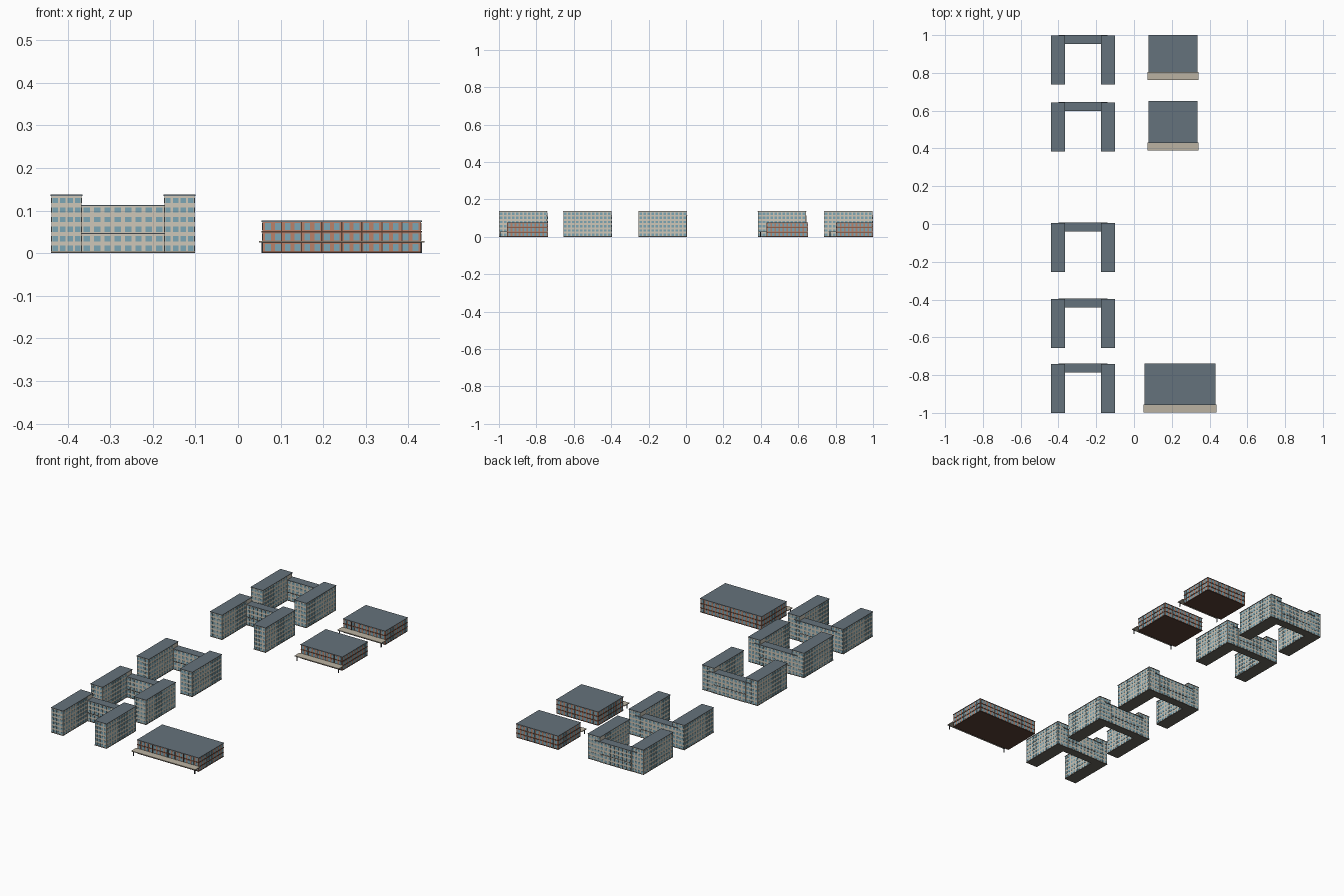
import bpy, bmesh
from mathutils import Matrix, Vector

if "Cube" in bpy.data.objects:
    bpy.data.objects.remove(bpy.data.objects["Cube"])

COLORS = {
    "beige": (0.62, 0.57, 0.48, 1), "glass": (0.20, 0.38, 0.46, 1),
    "slate": (0.13, 0.17, 0.20, 1), "brick": (0.50, 0.22, 0.14, 1),
    "brown": (0.10, 0.05, 0.035, 1), "stone": (0.50, 0.45, 0.36, 1),
    "taupe": (0.14, 0.13, 0.11, 1), "dark": (0.05, 0.06, 0.07, 1)}
MATS = {}
for key, col in COLORS.items():
    MATS[key] = bpy.data.materials.new(key)
    MATS[key].diffuse_color = col


def boxes(name, mat, items):
    """One object made of boxes given as (x0, x1, y0, y1, z0, z1)."""
    bm = bmesh.new()
    for x0, x1, y0, y1, z0, z1 in items:
        m = Matrix.Translation(((x0 + x1) / 2, (y0 + y1) / 2, (z0 + z1) / 2)) @ \
            Matrix.Diagonal((x1 - x0, y1 - y0, z1 - z0, 1))
        bmesh.ops.create_cube(bm, size=1, matrix=m)
    me = bpy.data.meshes.new(name)
    bm.to_mesh(me)
    bm.free()
    me.materials.append(MATS[mat])
    ob = bpy.data.objects.new(name, me)
    bpy.context.collection.objects.link(ob)
    return ob


def grid(axis, at, a0, a1, cols, floors, fh, w, z0, h, t=0.001):
    """Rows of panels on a wall; axis 'x' runs along x at y = at."""
    out = []
    step = (a1 - a0) / cols
    for i in range(cols):
        c = a0 + (i + 0.5) * step
        for f in floors:
            z = f * fh + z0
            if axis == "x":
                out.append((c - w / 2, c + w / 2, at - t, at + t, z, z + h))
            else:
                out.append((at - t, at + t, c - w / 2, c + w / 2, z, z + h))
    return out


FH = 0.0224
HW, HC = 0.1345, 0.1105     # wing and link heights


def u_block(n, y):
    """U-shaped block whose front edge is at y."""
    X = [(-0.438, -0.367), (-0.173, -0.102)]
    yw0, yw1, yc0, yc1 = y + 0.002, y + 0.258, y + 0.216, y + 0.260
    walls = [(a, b, yw0, yw1, 0.003, HW) for a, b in X]
    boxes(f"wing_walls_{n}", "beige", walls)
    boxes(f"link_walls_{n}", "beige", [(-0.367, -0.173, yc0, yc1, 0.003, HC)])
    boxes(f"plinth_{n}", "taupe",
          [(a - 0.001, b + 0.001, yw0 - 0.001, yw1 + 0.001, 0, 0.004) for a, b in X]
          + [(-0.367, -0.173, yc0 - 0.001, yc1 + 0.001, 0, 0.004)])
    boxes(f"wing_roof_{n}", "slate",
          [(a - 0.002, b + 0.002, y, yw1 + 0.002, HW, HW + 0.003) for a, b in X])
    boxes(f"link_roof_{n}", "slate", [(-0.400, -0.140, yc0 - 0.002, yc1 + 0.002, HC, HC + 0.003)])
    # windows on every wall
    win = []
    for a, b in X:
        for yy in (yw0, yw1):
            win += grid("x", yy, a, b, 4, range(6), FH, 0.0125, 0.0055, 0.0125)
    for xx in (-0.438, -0.102):
        win += grid("y", xx, yw0, yw1, 12, range(6), FH, 0.0135, 0.0055, 0.0125)
    for xx in (-0.367, -0.173):
        win += grid("y", xx, yw0, yc0, 10, range(6), FH, 0.0135, 0.0055, 0.0125)
    for yy in (yc0, yc1):
        win += grid("x", yy, -0.367, -0.173, 8, range(5), FH, 0.015, 0.0055, 0.0125)
    boxes(f"block_windows_{n}", "glass", win)
    # string course across the link
    boxes(f"link_band_{n}", "dark", [(-0.367, -0.173, yc0 - 0.002, yc1 + 0.001, 0.0445, 0.0475)])


def hall(n, x0, x1, y, y1, cols, side):
    """Low brick hall with an entrance canopy; y is the canopy front."""
    yf = y + 0.040
    boxes(f"hall_walls_{n}", "brick", [(x0 + .002, x1 - .002, yf + .002, y1 - .002, 0.002, 0.0735)])
    boxes(f"hall_plinth_{n}", "brown", [(x0 + .001, x1 - .001, yf + .001, y1 - .001, 0, 0.004)])
    boxes(f"hall_roof_{n}", "slate", [(x0, x1, yf, y1, 0.0735, 0.0765)])
    boxes(f"hall_bands_{n}", "brown",
          [(x0 + .0005, x1 - .0005, yf + .0005, y1 - .0005, z, z + 0.003) for z in (0.0235, 0.0485)])
    boxes(f"canopy_{n}", "stone", [(x0 - .006, x1 + .006, y, yf + .002, 0.025, 0.029)])
    boxes(f"canopy_posts_{n}", "dark",
          [(x - .002, x + .002, y + .006, y + .010, 0, 0.025) for x in (x0 + .002, x1 - .002)])
    # windows and mullion piers
    win = []
    for yy in (yf + .002, y1 - .002):
        win += grid("x", yy, x0 + .004, x1 - .004, cols, range(3), 0.0245, 0.0135, 0.005, 0.0165)
    for xx in (x0 + .002, x1 - .002):
        win += grid("y", xx, yf + .004, y1 - .004, side, range(3), 0.0245, 0.0125, 0.005, 0.0165)
    boxes(f"hall_windows_{n}", "glass", win)
    bays = cols // 2
    step = (x1 - x0) / bays
    boxes(f"hall_piers_{n}", "brown",
          [(x0 + i * step - .0015, x0 + i * step + .0015, yf, yf + .004, 0.003, 0.0735)
           for i in range(1, bays)])


for i, y in enumerate((-1.0, -0.657, -0.255, 0.383, 0.738), 1):
    u_block(i, y)
hall(1, 0.055, 0.432, -0.998, -0.738, 16, 10)
hall(2, 0.078, 0.335, 0.390, 0.652, 11, 10)
hall(3, 0.078, 0.335, 0.762, 1.0, 11, 9)

for m in bpy.data.materials:
    if m.users and not m.is_grease_pencil:
        m.use_nodes = True
        m.node_tree.nodes["Principled BSDF"].inputs["Base Color"].default_value = m.diffuse_color
